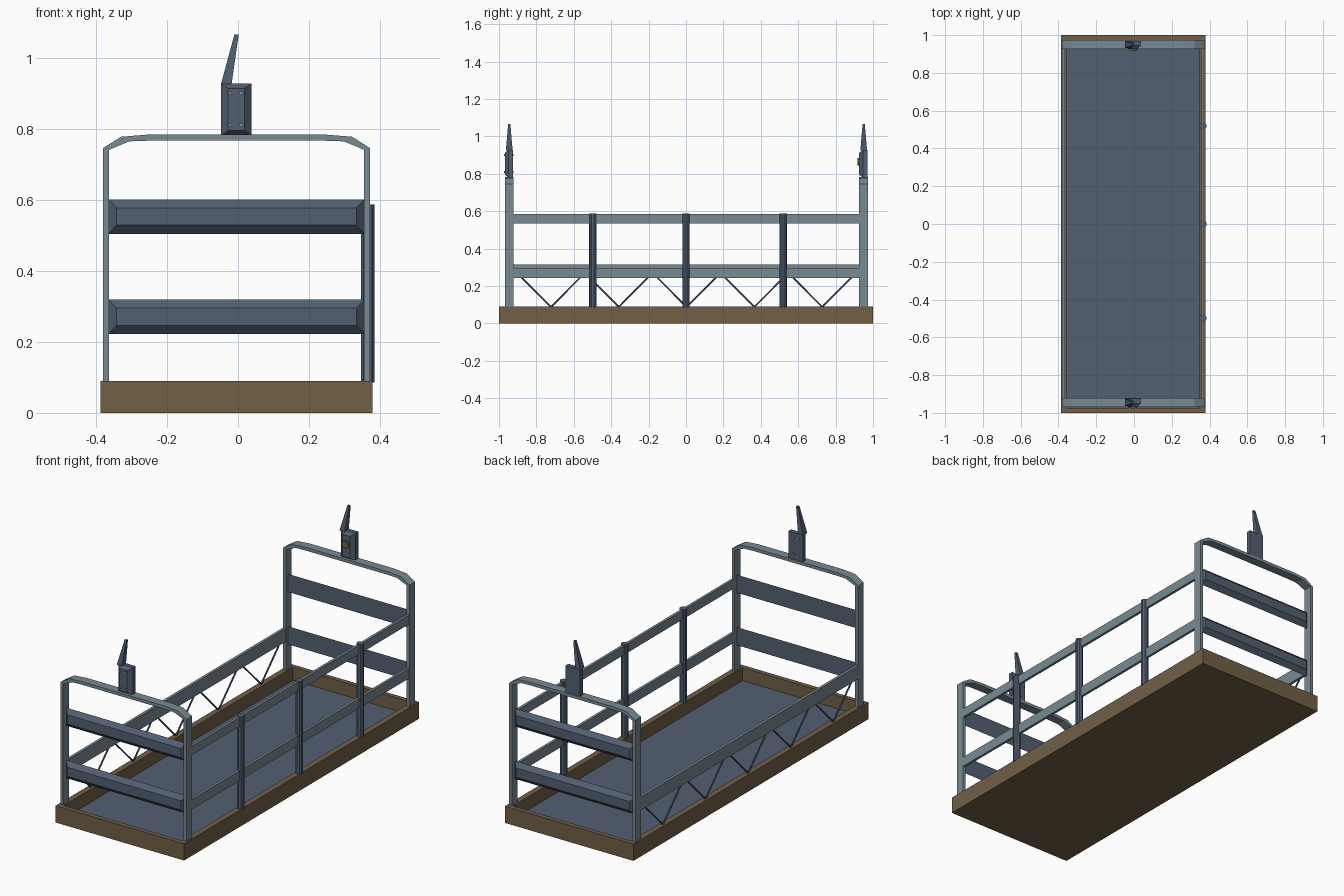
import bpy, bmesh, math
from mathutils import Vector

if "Cube" in bpy.data.objects:
    bpy.data.objects.remove(bpy.data.objects["Cube"])


def material(name, rgb):
    m = bpy.data.materials.new(name)
    m.diffuse_color = (*rgb, 1)
    m.use_nodes = True
    m.node_tree.nodes["Principled BSDF"].inputs["Base Color"].default_value = m.diffuse_color
    return m


BROWN = material("brown_board", (0.165, 0.115, 0.062))
BLUE = material("slate_blue", (0.085, 0.115, 0.165))
GREY = material("pale_steel", (0.19, 0.255, 0.295))


def finish(name, bm, mat):
    bmesh.ops.recalc_face_normals(bm, faces=bm.faces)
    me = bpy.data.meshes.new(name)
    bm.to_mesh(me)
    bm.free()
    me.materials.append(mat)
    ob = bpy.data.objects.new(name, me)
    bpy.context.collection.objects.link(ob)
    return ob


def loft(name, lower, upper, mat):
    """Solid between two matching loops of points."""
    bm = bmesh.new()
    a = [bm.verts.new(p) for p in lower]
    b = [bm.verts.new(p) for p in upper]
    n = len(a)
    bm.faces.new(a)
    bm.faces.new(b)
    for i in range(n):
        bm.faces.new((a[i], a[(i + 1) % n], b[(i + 1) % n], b[i]))
    return finish(name, bm, mat)


def box(name, x, y, z, mat):
    def ring(h):
        return [(x[0], y[0], h), (x[1], y[0], h), (x[1], y[1], h), (x[0], y[1], h)]
    return loft(name, ring(z[0]), ring(z[1]), mat)


def cylinder(name, p, q, r, sides, mat):
    p, q = Vector(p), Vector(q)
    d = q - p
    bm = bmesh.new()
    bmesh.ops.create_cone(bm, cap_ends=True, segments=sides, radius1=r, radius2=r, depth=d.length)
    rot = Vector((0, 0, 1)).rotation_difference(d)
    for v in bm.verts:
        v.co = rot @ v.co + (p + q) / 2
    return finish(name, bm, mat)


def plate(name, x, z, y_flat, y_face, ix, iz, mat):
    """Panel whose face at y_face is inset, giving sloping borders."""
    def ring(dx, dz, y):
        return [(x[0] + dx, y, z[0] + dz), (x[1] - dx, y, z[0] + dz),
                (x[1] - dx, y, z[1] - dz), (x[0] + dx, y, z[1] - dz)]
    return loft(name, ring(0, 0, y_flat), ring(ix, iz, y_face), mat)


# Tray: floor, underside and toe boards
X0, X1 = -0.387, 0.379
box("tray_bottom", (X0, X1), (-1, 1), (0, 0.014), BROWN)
box("floor", (X0 + 0.032, X1 - 0.032), (-0.98, 0.98), (0.014, 0.02), BLUE)
box("left_toe_board", (X0, X0 + 0.032), (-1, 1), (0.014, 0.09), BROWN)
box("right_toe_board", (X1 - 0.032, X1), (-1, 1), (0.014, 0.09), BROWN)
for s, n in ((-1, "front"), (1, "back")):
    box(n + "_toe_board", (X0 + 0.032, X1 - 0.032), sorted((s, s * 0.975)), (0.014, 0.09), BROWN)

# End hoops, panels and hangers
outer = [(0.376, 0.09), (0.376, 0.745), (0.325, 0.777), (0.25, 0.783)]
inner = [(0.359, 0.09), (0.359, 0.74), (0.302, 0.764), (0.245, 0.766)]
mirror = lambda pts: pts + [(-x, z) for x, z in reversed(pts)]
for n, yc, s in (("front", -0.945, -1), ("back", 0.95, 1)):
    bm = bmesh.new()
    rows = []
    for (ax, az), (bx, bz) in zip(mirror(outer), mirror(inner)):
        rows.append([bm.verts.new((px - 0.004, yc + dy, pz)) for px, pz, dy in
                     ((ax, az, -0.024), (ax, az, 0.024), (bx, bz, 0.024), (bx, bz, -0.024))])
    for a, b in zip(rows, rows[1:]):
        for i in range(4):
            j = (i + 1) % 4
            bm.faces.new((a[i], a[j], b[j], b[i]))
    bm.faces.new(rows[0])
    bm.faces.new(rows[-1])
    finish(n + "_hoop", bm, GREY)
    for m, z in (("lower", 0.222), ("upper", 0.504)):
        plate(f"{n}_{m}_panel", (-0.364, 0.356), (z, z + 0.097),
              yc - s * 0.005, yc + s * 0.018, 0.022, 0.024, BLUE)
    # Hanger bracket: square back, sloping front borders
    box(n + "_bracket_back", (-0.048, 0.038), (yc - 0.004, yc + 0.02), (0.78, 0.927), BLUE)
    plate(n + "_bracket_face", (-0.048, 0.038), (0.78, 0.927),
          yc - 0.004, yc - 0.024, 0.02, 0.014, BLUE)
    # Leaning spike
    loft(n + "_spike",
         [(-0.048, yc - 0.018, 0.925), (-0.018, yc - 0.018, 0.925),
          (-0.018, yc + 0.018, 0.925), (-0.048, yc + 0.018, 0.925)],
         [(-0.01, yc - 0.006, 1.065), (0.002, yc - 0.006, 1.065),
          (0.002, yc + 0.006, 1.065), (-0.01, yc + 0.006, 1.065)], BLUE)
    if n == "front":
        for i, (x, z) in enumerate((x, z) for x in (-0.022, 0.01) for z in (0.81, 0.9)):
            cylinder(f"bracket_rivet_{i}", (x, yc - 0.029, z), (x, yc + 0.023, z), 0.006, 8, GREY)
    else:
        cylinder("bracket_knob", (-0.005, yc - 0.032, 0.865), (-0.005, yc, 0.865), 0.02, 12, BROWN)

# Side rails between the hoops
RAIL_Y = (-0.922, 0.927)
box("right_top_rail", (0.357, 0.371), RAIL_Y, (0.535, 0.584), GREY)
box("right_lower_rail", (0.357, 0.371), RAIL_Y, (0.243, 0.297), GREY)
box("left_rail", (-0.38, -0.365), RAIL_Y, (0.243, 0.315), GREY)

# Round posts on the right side
for i, y in enumerate((-0.498, 0, 0.519)):
    cylinder(f"right_post_{i}", (0.365, y, 0.085), (0.365, y, 0.587), 0.02, 10, BLUE)

# V-shaped braces under the left rail
for i in range(5):
    y = -0.722 + i * 0.3625
    for s in (-1, 1):
        cylinder(f"left_brace_{i}_{s}", (-0.372, y, 0.088), (-0.372, y + s * 0.158, 0.247), 0.0045, 6, BLUE)
